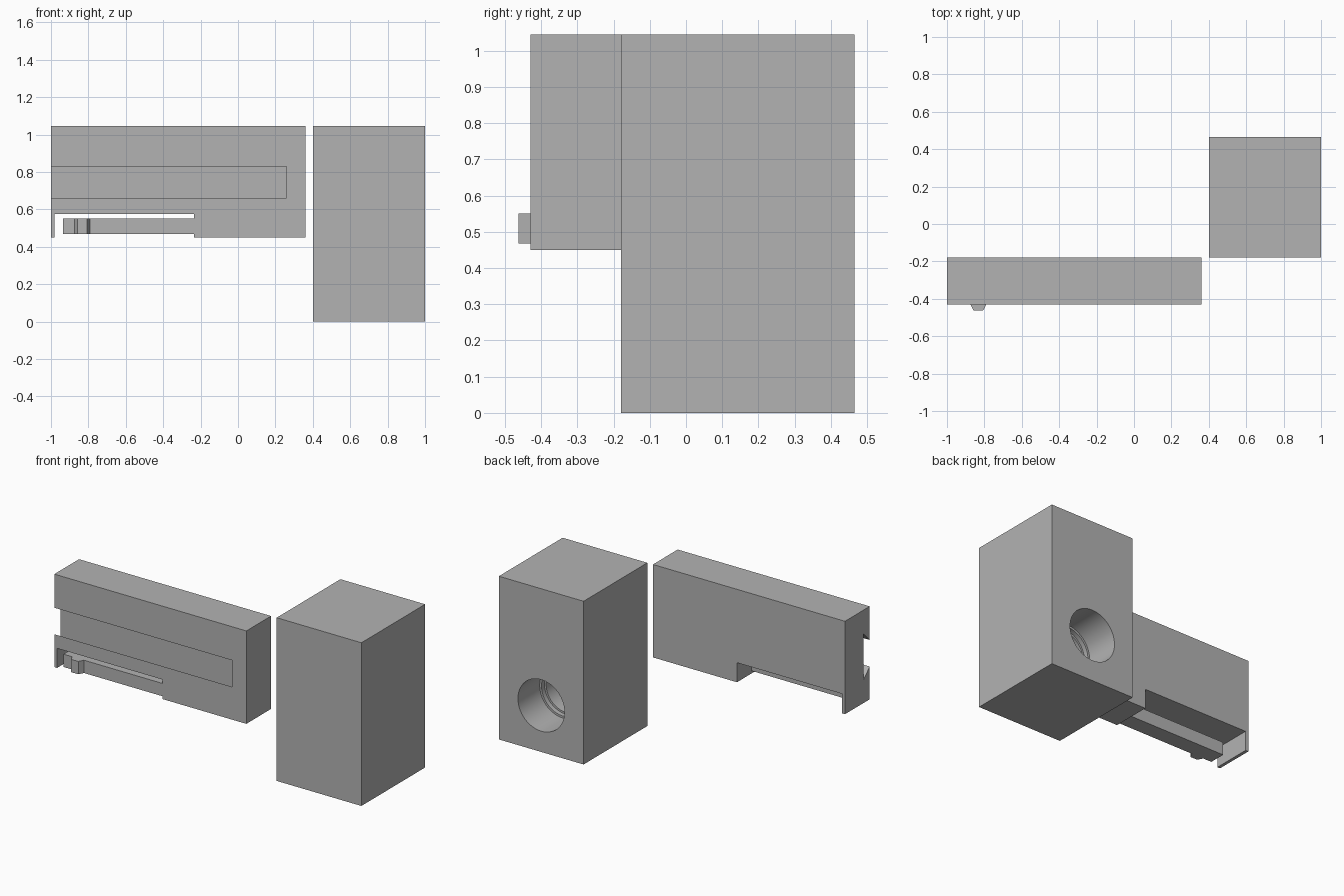
import bpy, bmesh, math
from mathutils import Matrix, Vector

default = bpy.data.objects.get("Cube")
if default:
    bpy.data.objects.remove(default, do_unlink=True)

grey = bpy.data.materials.new("plain grey")
grey.use_nodes = True
COLOUR = (0.45, 0.45, 0.45, 1)
grey.diffuse_color = COLOUR
grey.node_tree.nodes["Principled BSDF"].inputs["Base Color"].default_value = COLOUR


def finish(name, bm):
    bmesh.ops.recalc_face_normals(bm, faces=bm.faces)
    mesh = bpy.data.meshes.new(name)
    bm.to_mesh(mesh)
    bm.free()
    mesh.materials.append(grey)
    obj = bpy.data.objects.new(name, mesh)
    bpy.context.collection.objects.link(obj)
    return obj


def box(name, low, high):
    low, high = Vector(low), Vector(high)
    bm = bmesh.new()
    bmesh.ops.create_cube(bm, size=1)
    bmesh.ops.transform(bm, verts=bm.verts, matrix=Matrix.Translation((low + high) / 2)
                        @ Matrix.Diagonal((*(high - low), 1)))
    return finish(name, bm)


def prism(name, points, along):
    """Extrude a closed outline of 3D points."""
    bm = bmesh.new()
    face = bm.faces.new([bm.verts.new(p) for p in points])
    extruded = bmesh.ops.extrude_face_region(bm, geom=[face])["geom"]
    bmesh.ops.translate(bm, vec=along,
                        verts=[g for g in extruded if isinstance(g, bmesh.types.BMVert)])
    return finish(name, bm)


def turned(name, profile, centre, sides=64):
    """Revolve (radius, y) points about a y-facing axis, capping both ends."""
    bm = bmesh.new()
    rings = []
    for radius, y in profile:
        angles = [math.tau * i / sides for i in range(sides)]
        rings.append([bm.verts.new((centre[0] + radius * math.cos(a), y,
                                    centre[1] + radius * math.sin(a))) for a in angles])
    for a, b in zip(rings, rings[1:]):
        for i in range(sides):
            j = (i + 1) % sides
            bm.faces.new((a[i], a[j], b[j], b[i]))
    bm.faces.new(rings[0])
    bm.faces.new(rings[-1])
    return finish(name, bm)


def carve(obj, *cutters):
    """Subtract the cutters, bake the result and discard the cutters."""
    for cutter in cutters:
        cutter.hide_render = True
        mod = obj.modifiers.new("cut", 'BOOLEAN')
        mod.operation, mod.solver, mod.object = 'DIFFERENCE', 'EXACT', cutter
    graph = bpy.context.evaluated_depsgraph_get()
    baked = bpy.data.meshes.new_from_object(obj.evaluated_get(graph))
    obj.modifiers.clear()
    obj.data = baked
    for cutter in cutters:
        bpy.data.objects.remove(cutter, do_unlink=True)


# Tall block with a blind stepped bore in its back
BACK = 0.465
block = box("tall_block", (0.4, -0.18, 0), (1, BACK, 1.045))
bore = turned("bore_cutter", [(0.165, BACK + 0.05), (0.165, BACK - 0.22),
                              (0.152, BACK - 0.22), (0.152, BACK - 0.25),
                              (0.14, BACK - 0.25), (0.14, BACK - 0.42)], (0.7, 0.298))
carve(block, bore)

# Long bar with a dovetail groove in front and a clearance pocket below
FRONT = -0.43
bar = box("slide_bar", (-1, FRONT, 0.45), (0.36, -0.18, 1.045))
flare = [(0.02, 0.68, 0.81), (-0.06, 0.6, 0.89)]
(d0, l0, h0), (d1, l1, h1) = flare
groove = prism("groove_cutter", [(-1.1, FRONT - d0, l0), (-1.1, FRONT - d0, h0),
                                 (-1.1, FRONT - d1, h1), (-1.1, FRONT - d1, l1)], (1.36, 0, 0))
pocket = box("pocket_cutter", (-0.98, -0.6, 0.3), (-0.235, 0, 0.575))
carve(bar, groove, pocket)

# Springy latch arm with a tapered catch near its free end
outline = [(-0.235, -0.325), (-0.935, -0.325), (-0.935, FRONT), (-0.875, FRONT),
           (-0.857, -0.463), (-0.807, -0.463), (-0.79, FRONT), (-0.235, FRONT)]
prism("latch_arm", [(x, y, 0.468) for x, y in outline], (0, 0, 0.082))

# Smooth only the bore walls
bpy.ops.object.select_all(action='DESELECT')
block.select_set(True)
bpy.context.view_layer.objects.active = block
bpy.ops.object.shade_smooth_by_angle(angle=math.radians(30))
